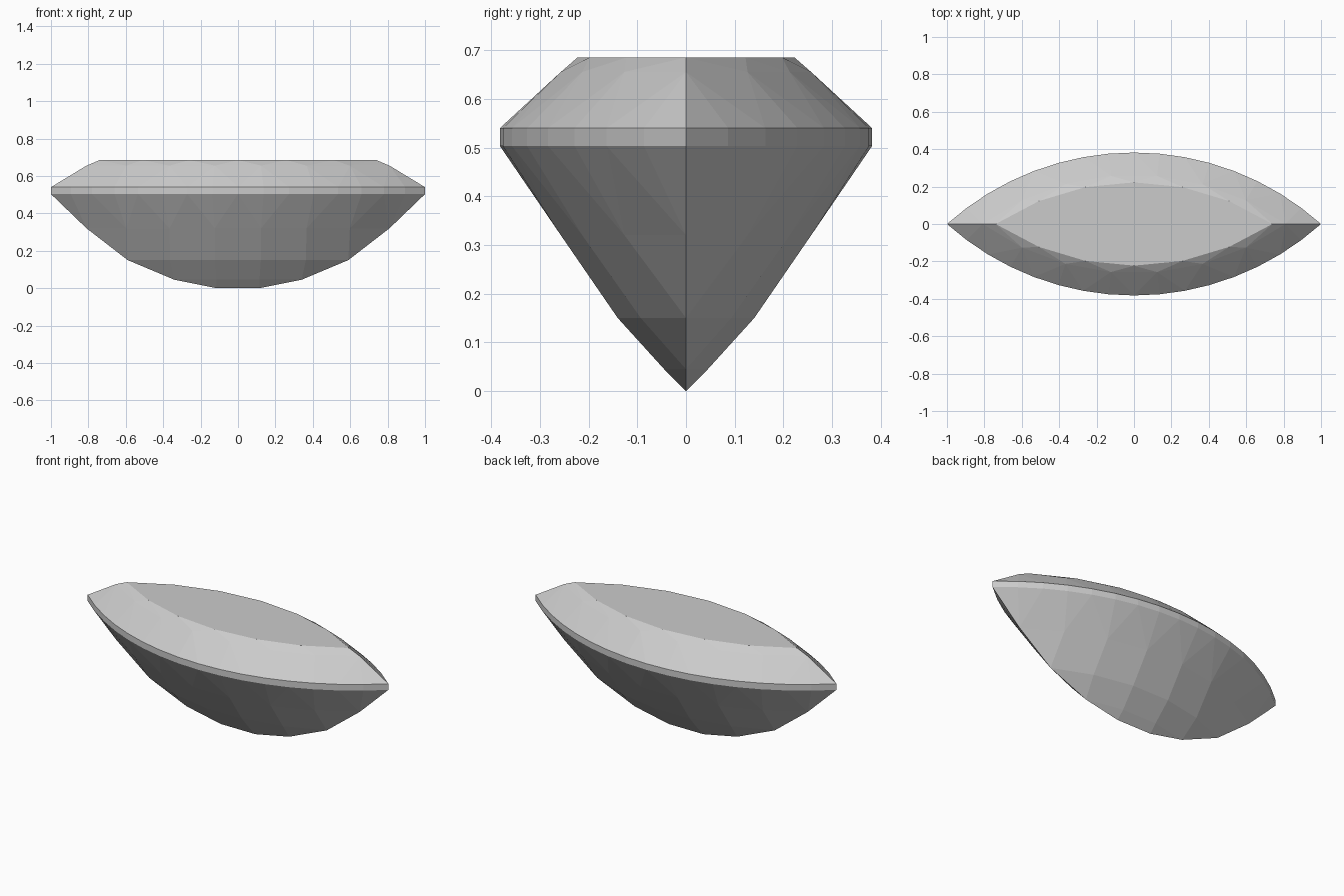
import bpy, bmesh, math

cube = bpy.data.objects.get("Cube")
if cube:
    bpy.data.objects.remove(cube, do_unlink=True)

# One flat stone colour
stone = bpy.data.materials.new("pale grey stone")
stone.use_nodes = True
stone.diffuse_color = (0.6, 0.6, 0.6, 1)
stone.node_tree.nodes["Principled BSDF"].inputs["Base Color"].default_value = stone.diffuse_color

WIDTH = 0.382
CENTRE = (1 - WIDTH ** 2) / (2 * WIDTH)   # distance of each arc's centre behind the long axis

bm = bmesh.new()


def arc(tip, z, count, side):
    """One side of a pointed oval, with tips on the long axis."""
    radius = math.hypot(tip, CENTRE)
    half = math.asin(tip / radius)
    points = []
    for i in range(count + 1):
        a = half * (2 * i / count - 1)
        y = max(radius * math.cos(a) - CENTRE, 0)
        points.append(bm.verts.new((radius * math.sin(a), side * y, z)))
    return points


def face(*points):
    return bm.faces.new(points)


table_outline = []
for side in (-1, 1):
    # Crown: star triangles, kites and upper girdle triangles
    table = arc(0.74, 0.685, 6, side)
    star = arc(0.81, 0.655, 7, side)
    top = arc(1, 0.54, 16, side)
    low = arc(1, 0.503, 16, side)
    table_outline.append(table)
    for k in range(6):
        face(table[k], table[k + 1], star[k + 1])
    for k in range(7):
        face(table[k], star[k], star[k + 1])
        face(star[k], top[2 * k + 2], star[k + 1])
    for k in range(8):
        face(star[k], top[2 * k], top[2 * k + 1])
        face(star[k], top[2 * k + 1], top[2 * k + 2])
    # Girdle band
    for k in range(16):
        face(top[k], top[k + 1], low[k + 1], low[k])
    # Pavilion: upper row, then rows that lose a facet at each end
    upper = arc(0.81, 0.32, 7, side)
    for k in range(7):
        a, b, c = low[2 * k + 1:2 * k + 4]
        face(a, b, upper[k])
        face(b, upper[k + 1], upper[k])
        face(b, c, upper[k + 1])
    face(low[0], low[1], upper[0])
    face(low[-1], low[-2], upper[-1])
    for tip, z, count in ((0.59, 0.15, 5), (0.34, 0.045, 3), (0.115, 0, 1)):
        lower = arc(tip, z, count, side)
        for k in range(count):
            face(upper[k + 1], upper[k + 2], lower[k + 1], lower[k])
        face(upper[0], upper[1], lower[0])
        face(upper[-1], upper[-2], lower[-1])
        upper = lower

# Flat table on top, closed across both sides
front, back = table_outline
face(*front, *reversed(back[1:-1]))

bmesh.ops.remove_doubles(bm, verts=bm.verts[:], dist=0.0005)
bmesh.ops.recalc_face_normals(bm, faces=bm.faces[:])
mesh = bpy.data.meshes.new("pointed_oval_gem")
bm.to_mesh(mesh)
bm.free()
mesh.materials.append(stone)
gem = bpy.data.objects.new("pointed_oval_gem", mesh)
bpy.context.scene.collection.objects.link(gem)
